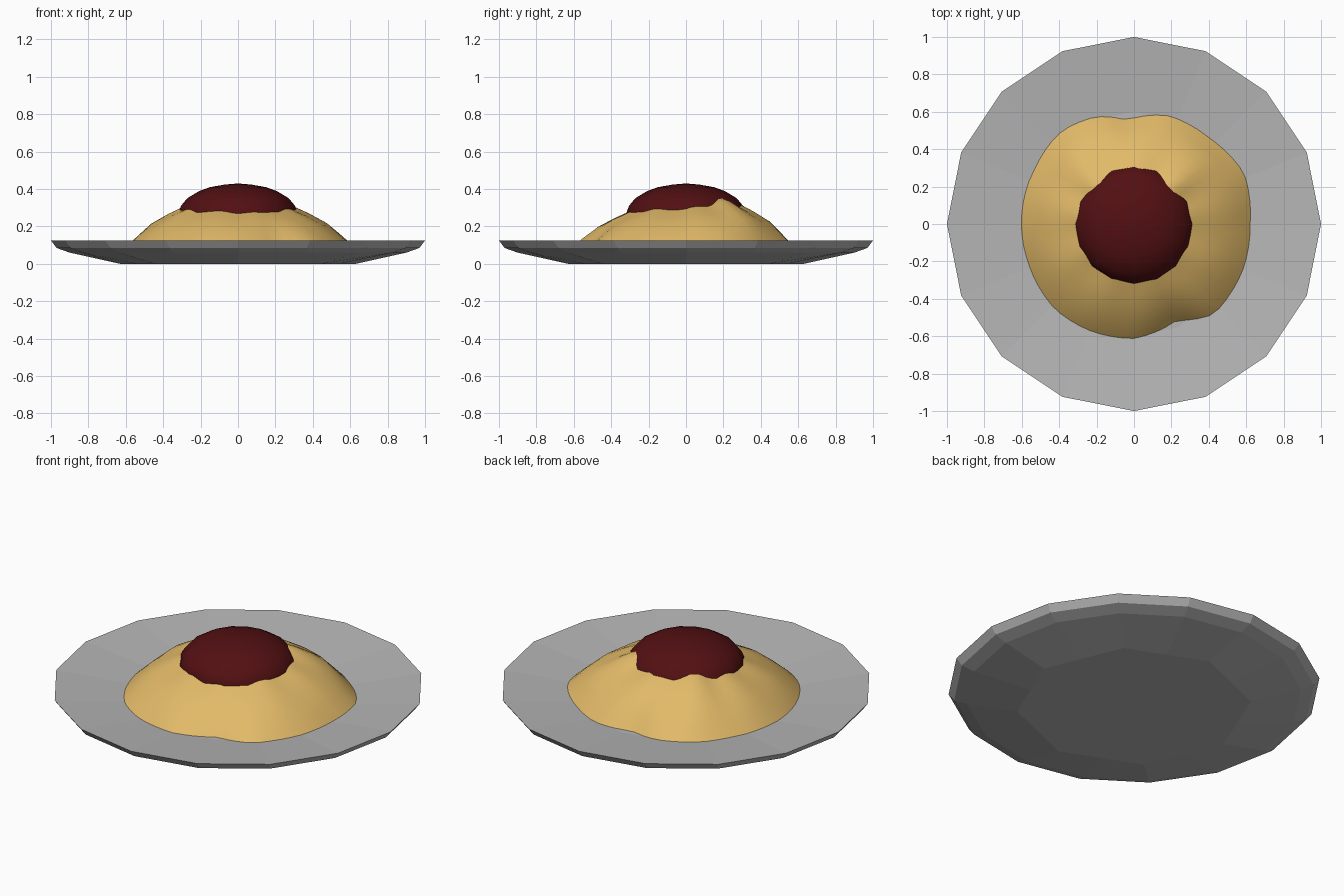
import bpy, bmesh, math

if "Cube" in bpy.data.objects:
    bpy.data.objects.remove(bpy.data.objects["Cube"])


def material(name, rgb):
    m = bpy.data.materials.new(name)
    m.diffuse_color = (*rgb, 1)
    m.use_nodes = True
    m.node_tree.nodes["Principled BSDF"].inputs["Base Color"].default_value = m.diffuse_color
    return m


def lathe(name, rings, mat, steps, smooth, cap_end=False):
    """Skin rings of points; each ring is a function of angle giving (radius, z)."""
    bm = bmesh.new()
    loops = []
    for ring in rings:
        loop = []
        for i in range(steps):
            a = 2 * math.pi * i / steps
            r, z = ring(a)
            loop.append(bm.verts.new((r * math.cos(a), r * math.sin(a), z)))
        loops.append(loop)
    for lo, hi in zip(loops, loops[1:]):
        for i in range(steps):
            j = (i + 1) % steps
            bm.faces.new((lo[i], lo[j], hi[j], hi[i]))
    bm.faces.new(loops[-1])
    if cap_end:
        bm.faces.new(loops[0][::-1])
    bmesh.ops.recalc_face_normals(bm, faces=bm.faces)
    for f in bm.faces:
        f.smooth = smooth
    mesh = bpy.data.meshes.new(name)
    bm.to_mesh(mesh)
    bm.free()
    mesh.materials.append(mat)
    ob = bpy.data.objects.new(name, mesh)
    bpy.context.collection.objects.link(ob)
    return ob


def circle(r, z):
    return lambda a: (r, z)


def octagon(r, z):
    """Eight-sided ring carried on sixteen points."""
    def ring(a):
        odd = round(a / (math.pi / 8)) % 2
        return (r * (math.cos(math.pi / 8) if odd else 1), z)
    return ring


grey = material("plate grey", (0.47, 0.47, 0.47))
yellow = material("pasta yellow", (0.76, 0.49, 0.14))
red = material("sauce red", (0.085, 0.005, 0.006))

# Plate: shallow dish with an octagonal foot
lathe("plate", [octagon(0.63, 0.0), circle(0.9, 0.06), circle(0.97, 0.085),
                circle(1.0, 0.125), circle(0.93, 0.118), circle(0.6, 0.085)],
      grey, 16, False, True)

# Pasta heap: uneven outline (degrees, radius), taller towards the back
OUTLINE = [(0, .62), (25, .65), (48, .61), (73, .605), (94, .555), (109, .605),
           (127, .63), (152, .605), (180, .6), (201, .6), (228, .62), (251, .615),
           (270, .61), (294, .56), (311, .645), (340, .63), (360, .62)]


def outline(a):
    d = math.degrees(a) % 360
    for (a0, r0), (a1, r1) in zip(OUTLINE, OUTLINE[1:]):
        if d <= a1:
            return r0 + (r1 - r0) * (d - a0) / (a1 - a0)


def heap(scale, z, lift):
    def ring(a):
        bump = math.exp(-((math.degrees(a) - 42) / 14) ** 2)
        bump += 0.5 * math.exp(-((math.degrees(a) - 138) / 12) ** 2)
        ripple = 0.15 * math.sin(9 * a)
        k = 0.45 * math.sin(a) + ripple + 0.9 * bump
        mix = 0.61 + (outline(a) - 0.61) * scale
        return scale * mix, z + lift * k
    return ring


lathe("pasta", [heap(1.02, 0.075, 0), heap(1.0, 0.088, 0), heap(0.9, 0.145, 0.01),
                heap(0.77, 0.212, 0.025), heap(0.62, 0.262, 0.03),
                heap(0.5, 0.295, 0.035), heap(0.42, 0.315, 0.03),
                heap(0.2, 0.35, 0.0)], yellow, 64, True)

# Sauce: domed cap whose edge sinks into the pasta
lathe("sauce", [circle(0.32, 0.235), circle(0.318, 0.275), circle(0.305, 0.31),
                circle(0.27, 0.352), circle(0.21, 0.388), circle(0.15, 0.41),
                circle(0.07, 0.424), circle(0.01, 0.429)], red, 16, True)
